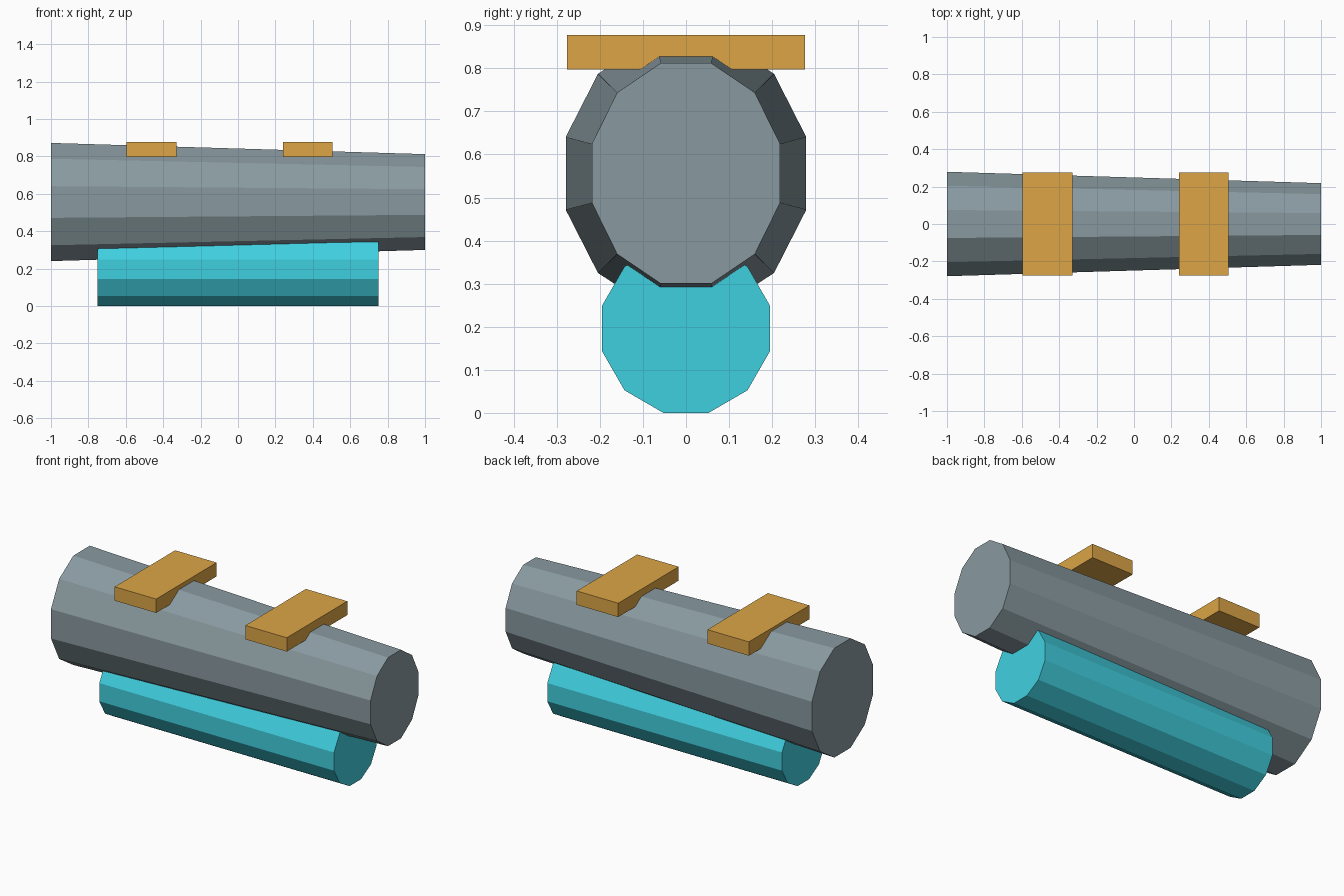
import bpy, bmesh, math

if "Cube" in bpy.data.objects:
    bpy.data.objects.remove(bpy.data.objects["Cube"])


def material(name, hex_code):
    def linear(c):
        return c / 12.92 if c <= 0.04045 else ((c + 0.055) / 1.055) ** 2.4
    rgb = [linear(int(hex_code[i:i + 2], 16) / 255) for i in (0, 2, 4)]
    mat = bpy.data.materials.new(name)
    mat.diffuse_color = (*rgb, 1)
    mat.use_nodes = True
    mat.node_tree.nodes["Principled BSDF"].inputs["Base Color"].default_value = mat.diffuse_color
    return mat


def finish(bm, name, mat):
    bmesh.ops.recalc_face_normals(bm, faces=bm.faces)
    mesh = bpy.data.meshes.new(name)
    bm.to_mesh(mesh)
    bm.free()
    mesh.materials.append(mat)
    obj = bpy.data.objects.new(name, mesh)
    bpy.context.collection.objects.link(obj)
    return obj


def tube(name, ends, z, mat, sides=12):
    """Closed faceted tube along x; ends are (x, y radius, z radius)."""
    bm = bmesh.new()
    rings = []
    for x, ry, rz in ends:
        angles = [math.tau * (i + 0.5) / sides for i in range(sides)]
        rings.append([bm.verts.new((x, ry * math.cos(a), z + rz * math.sin(a)))
                      for a in angles])
    for i in range(sides):
        j = (i + 1) % sides
        bm.faces.new((rings[0][i], rings[0][j], rings[1][j], rings[1][i]))
    for ring in rings:
        bm.faces.new(ring)
    return finish(bm, name, mat)


def plate(name, x0, x1, half_y, z0, z1, mat):
    bm = bmesh.new()
    bmesh.ops.create_cube(bm, size=1)
    for v in bm.verts:
        v.co = (x1 if v.co.x > 0 else x0,
                half_y if v.co.y > 0 else -half_y,
                z1 if v.co.z > 0 else z0)
    return finish(bm, name, mat)


grey = material("slate grey", "899AA0")
teal = material("bright teal", "40D0E0")
ochre = material("ochre", "DCA546")

# Tapered main body, oval in section
tube("main_body", [(-1, 0.289, 0.327), (1, 0.226, 0.265)], 0.556, grey)

# Round tube set into the underside
tube("lower_tube", [(-0.75, 0.202, 0.203), (0.75, 0.202, 0.203)], 0.196, teal)

# Cross plates on top
plate("rear_plate", -0.595, -0.33, 0.276, 0.797, 0.877, ochre)
plate("front_plate", 0.24, 0.505, 0.276, 0.797, 0.877, ochre)
